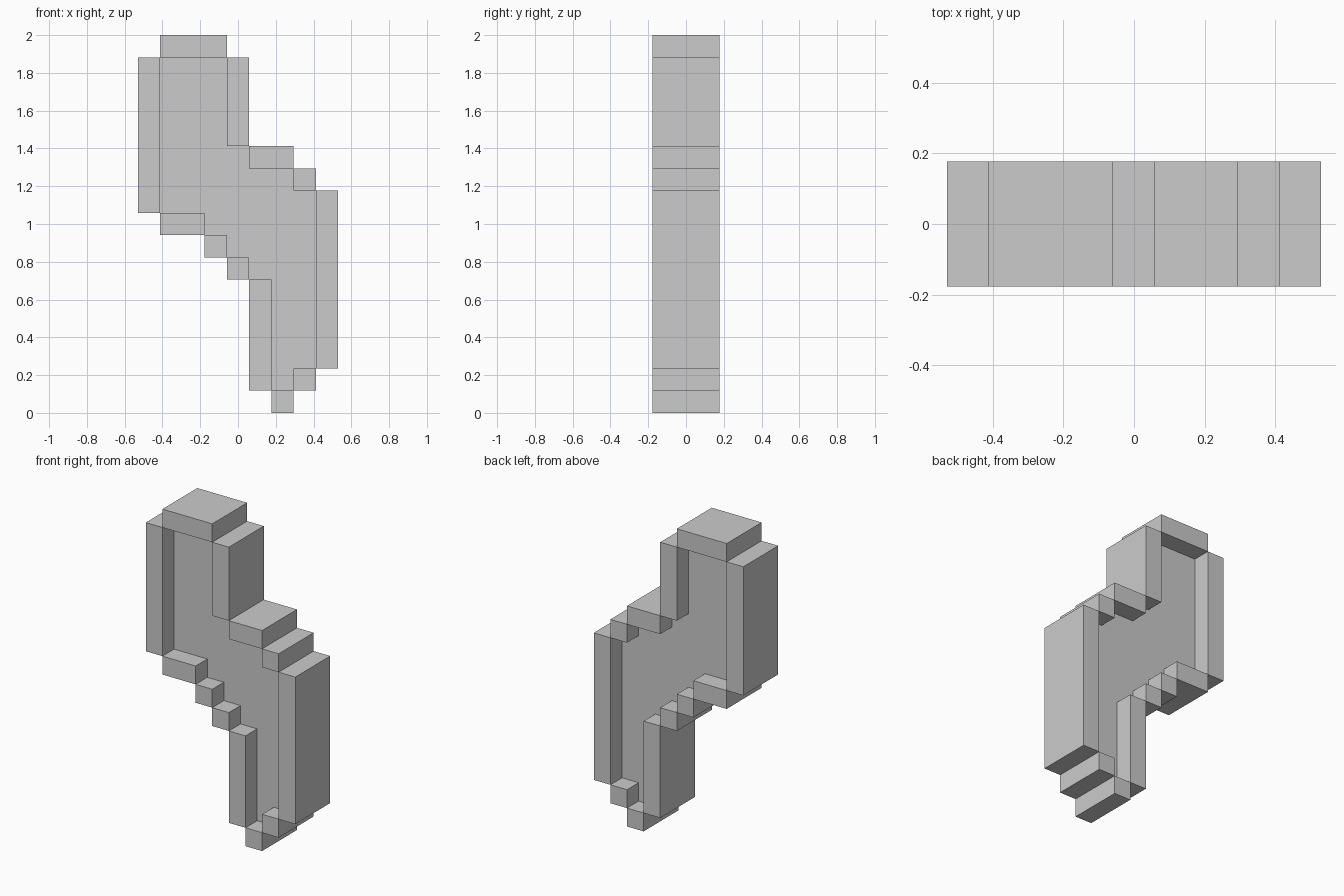
import bpy, bmesh

if "Cube" in bpy.data.objects:
    bpy.data.objects.remove(bpy.data.objects["Cube"])

U = 2 / 17  # one block unit; the model is 9 wide, 3 deep, 17 tall


def extrude_profile(name, points, depth):
    """Extrude an x-z outline (in block units) evenly about y = 0."""
    bm = bmesh.new()
    front = [bm.verts.new(((x - 4.5) * U, -depth * U / 2, z * U)) for x, z in points]
    face = bm.faces.new(front)
    ext = bmesh.ops.extrude_face_region(bm, geom=[face], use_keep_orig=True)
    moved = [g for g in ext["geom"] if isinstance(g, bmesh.types.BMVert)]
    bmesh.ops.translate(bm, verts=moved, vec=(0, depth * U, 0))
    bmesh.ops.recalc_face_normals(bm, faces=bm.faces)
    mesh = bpy.data.meshes.new(name)
    bm.to_mesh(mesh)
    bm.free()
    obj = bpy.data.objects.new(name, mesh)
    bpy.context.collection.objects.link(obj)
    return obj


# Recessed centre panel, one unit thick
extrude_profile("centre_panel", [
    (1, 9), (3, 9), (3, 8), (4, 8), (4, 7), (5, 7), (5, 6), (6, 6), (6, 1), (7, 1),
    (7, 2), (8, 2), (8, 10), (7, 10), (7, 11), (5, 11), (5, 12), (4, 12), (4, 16), (1, 16),
], 1)

# Raised rim blocks, three units deep: x0, x1, z0, z1
rim = {
    "rim_top": (1, 4, 16, 17),
    "rim_upper_left": (0, 1, 9, 16),
    "rim_upper_right": (4, 5, 12, 16),
    "rim_shoulder_long": (5, 7, 11, 12),
    "rim_shoulder_short": (7, 8, 10, 11),
    "rim_lower_right": (8, 9, 2, 10),
    "rim_tip_step": (7, 8, 1, 2),
    "rim_tip": (6, 7, 0, 1),
    "rim_lower_left": (5, 6, 1, 6),
    "rim_underside_low": (4, 5, 6, 7),
    "rim_underside_middle": (3, 4, 7, 8),
    "rim_underside_high": (1, 3, 8, 9),
}
for name, (x0, x1, z0, z1) in rim.items():
    extrude_profile(name, [(x0, z0), (x1, z0), (x1, z1), (x0, z1)], 3)
